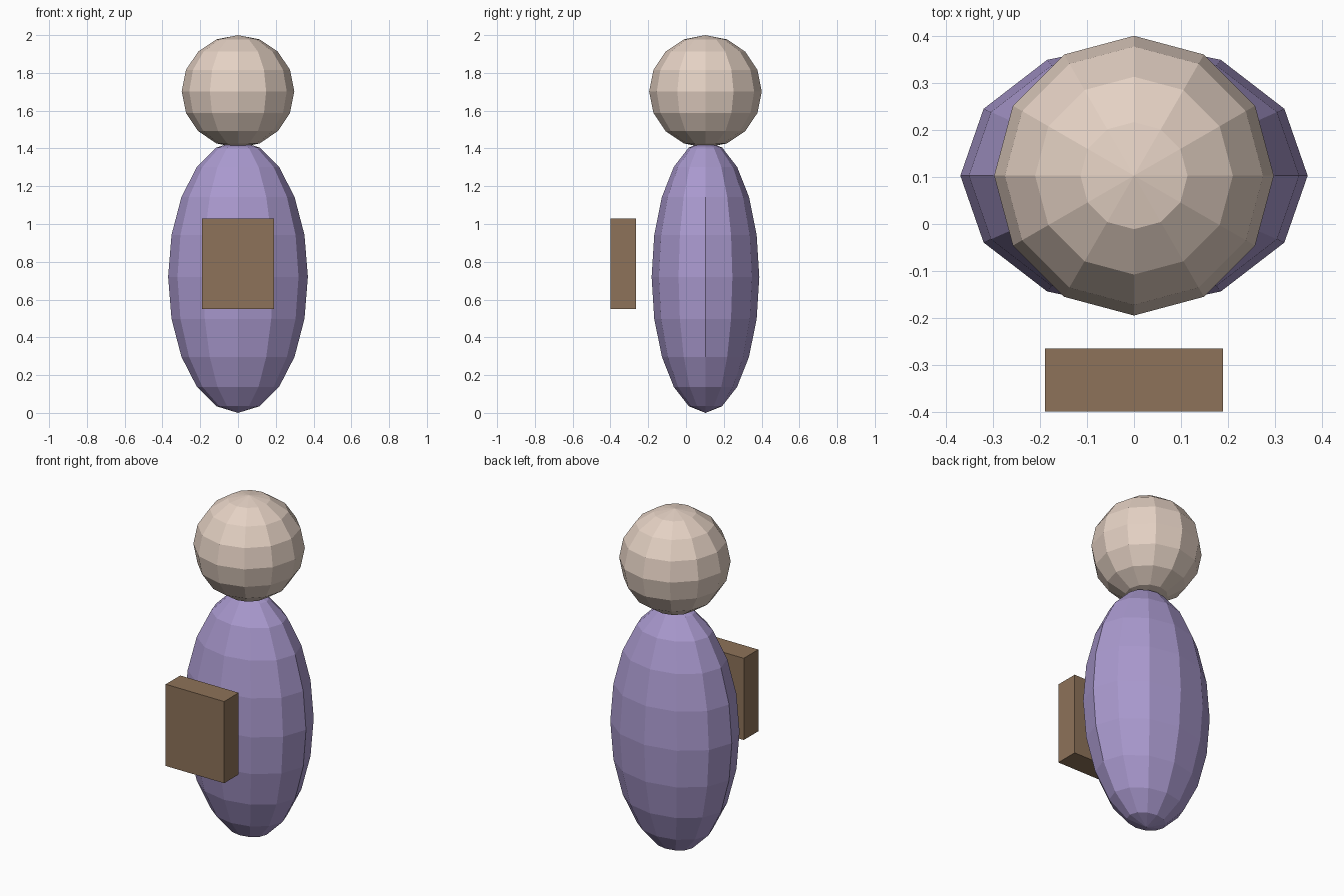
import bpy

if "Cube" in bpy.data.objects:
    bpy.data.objects.remove(bpy.data.objects["Cube"])


def material(name, rgb):
    m = bpy.data.materials.new(name)
    m.diffuse_color = (*rgb, 1.0)
    m.use_nodes = True
    m.node_tree.nodes["Principled BSDF"].inputs["Base Color"].default_value = m.diffuse_color
    return m


def finish(name, scale, mat):
    ob = bpy.context.object
    ob.name = name
    ob.scale = scale
    bpy.ops.object.transform_apply(location=False, rotation=False, scale=True)
    ob.data.materials.append(mat)
    return ob


def ellipsoid(name, center, radii, rings, mat):
    bpy.ops.mesh.primitive_uv_sphere_add(segments=12, ring_count=rings, radius=1, location=center)
    return finish(name, radii, mat)


def box(name, low, high, mat):
    center = [(a + b) / 2 for a, b in zip(low, high)]
    bpy.ops.mesh.primitive_cube_add(size=1, location=center)
    return finish(name, [b - a for a, b in zip(low, high)], mat)


# Egg-shaped torso
ellipsoid("body", (0, 0.103, 0.72), (0.37, 0.285, 0.72), 10, material("purple", (0.40, 0.32, 0.62)))

# Round head resting on the torso
ellipsoid("head", (0, 0.103, 1.702), (0.298, 0.298, 0.298), 8, material("skin", (0.78, 0.64, 0.55)))

# Block floating in front of the chest
box("held_box", (-0.19, -0.40, 0.55), (0.19, -0.265, 1.03), material("brown", (0.27, 0.17, 0.10)))
